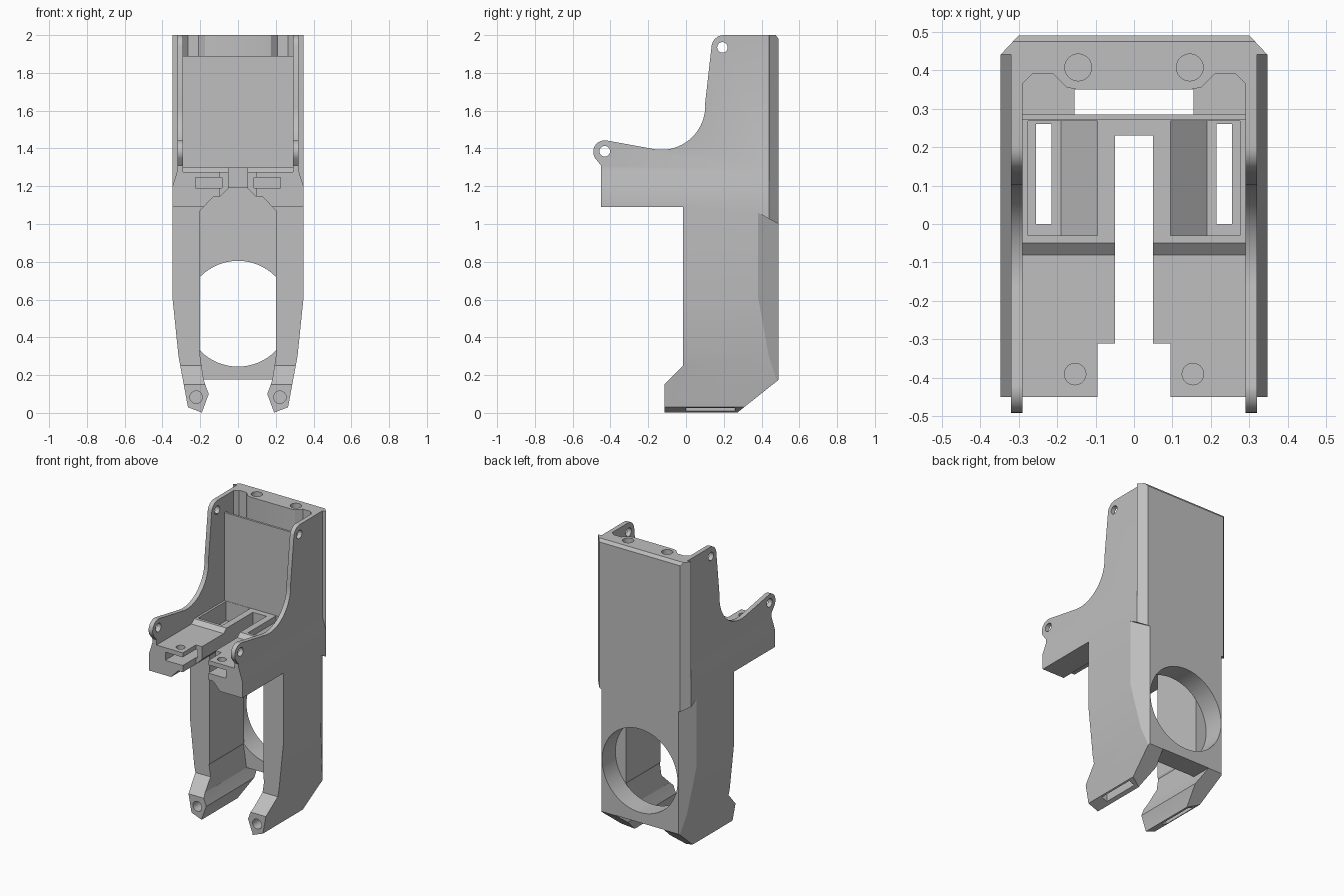
import bpy, bmesh, math

if "Cube" in bpy.data.objects:
    bpy.data.objects.remove(bpy.data.objects["Cube"])

grey = bpy.data.materials.new("plain grey")
grey.diffuse_color = (0.52, 0.52, 0.52, 1)
grey.use_nodes = True
grey.node_tree.nodes["Principled BSDF"].inputs["Base Color"].default_value = grey.diffuse_color


def arc(cx, cy, r, a0, a1, n=10):
    return [(cx + r * math.cos(math.radians(a0 + (a1 - a0) * i / n)),
             cy + r * math.sin(math.radians(a0 + (a1 - a0) * i / n))) for i in range(n + 1)]


def circle(cx, cy, r, n=32):
    return arc(cx, cy, r, 0, 360 * (n - 1) / n, n - 1)


def rect(a0, b0, a1, b1):
    return [(a0, b0), (a1, b0), (a1, b1), (a0, b1)]


def both(half):
    """Closed outline from a right-hand half."""
    return half + [(-a, b) for a, b in reversed(half)]


def prism(name, axis, pts, lo, hi, mirror=False, top=None):
    """Extrude an outline along an axis; optionally add a copy across x."""
    bm = bmesh.new()
    for s in ((1, -1) if mirror else (1,)):
        ends = []
        for d in (lo, hi):
            ring = []
            for a, b in pts:
                e = top(b) if (top and d == hi) else d
                x, y, z = {'x': (e, a, b), 'y': (a, e, b), 'z': (a, b, e)}[axis]
                ring.append(bm.verts.new((s * x, y, z)))
            ends.append(ring)
        bm.faces.new(ends[0])
        bm.faces.new(ends[1])
        n = len(pts)
        for i in range(n):
            j = (i + 1) % n
            bm.faces.new((ends[0][i], ends[0][j], ends[1][j], ends[1][i]))
    bmesh.ops.recalc_face_normals(bm, faces=bm.faces)
    me = bpy.data.meshes.new(name)
    bm.to_mesh(me)
    bm.free()
    ob = bpy.data.objects.new(name, me)
    bpy.context.collection.objects.link(ob)
    return ob


# Bracket body from its side profile
side = ([(0.49, 0.175), (0.49, 1.98), (0.475, 2.0)]
        + arc(0.2, 1.935, 0.065, 90, 174, 8)
        + arc(-0.13, 1.625, 0.232, 4, -98, 20)
        + arc(-0.43, 1.382, 0.061, 82, 215, 14)
        + [(-0.45, 1.31), (-0.45, 1.09), (-0.015, 1.09), (-0.015, 0.25),
           (-0.115, 0.15), (-0.115, 0.0), (0.27, 0.0)])
body = prism("bracket_body", 'x', side, -0.347, 0.347)
body.data.materials.append(grey)
bpy.context.view_layer.objects.active = body


def cut(axis, pts, lo, hi, mirror=False, top=None):
    c = prism("cutter", axis, pts, lo, hi, mirror, top)
    c.hide_render = True
    m = body.modifiers.new("cut", 'BOOLEAN')
    m.operation, m.solver, m.object = 'DIFFERENCE', 'EXACT', c
    bpy.ops.object.modifier_apply(modifier=m.name)
    bpy.data.objects.remove(c)


# Outside: thinner upper walls, tapered feet, rear corner chamfers
cut('y', [(0.347, 1.2), (0.32, 1.285), (0.32, 2.1), (0.5, 2.1), (0.5, 1.2)], -0.6, 0.44, True)
cut('y', [(0.348, 0.62), (0.315, 0.3), (0.265, 0.03), (0.19, 0.001), (0.19, -0.1),
          (0.5, -0.1), (0.5, 0.62)], -0.6, 0.6, True)
cut('z', [(0.347, 0.44), (0.30, 0.49), (0.30, 0.6), (0.5, 0.6), (0.5, 0.44)], 0.9, 2.1, True)
cut('z', [(0.348, 0.38), (0.285, 0.491), (0.285, 0.6), (0.5, 0.6), (0.5, 0.38)], -0.1, 1.0, True,
    top=lambda y: 1.06 - (y - 0.38) * 0.55)

# Tray between the side walls, stepped deck, front panel top edge
cut('x', [(-0.6, 1.275), (-0.08, 1.275), (-0.05, 1.3), (0.27, 1.3), (0.27, 2.1), (-0.6, 2.1)],
    -0.29, 0.29)
cut('x', rect(0.2, 1.89, 0.286, 2.1), -0.29, 0.29)

# Cavity behind the front panel with corner pockets
cut('z', rect(-0.155, 0.285, 0.155, 0.35), -0.1, 2.1)
cut('z', [(0.15, 0.285), (0.15, 0.35), (0.175, 0.355), (0.21, 0.39), (0.265, 0.39),
          (0.29, 0.365), (0.29, 0.285)], 1.3, 2.1, True)

# Open space between the legs, between the feet, and the deck gap
cut('y', both([(0.2, 0.17), (0.2, 0.175), (0.182, 0.176), (0.205, 0.33), (0.2, 0.34), (0.2, 1.07),
               (0.13, 1.145), (0.095, 1.145), (0.05, 1.19)][2:]), -0.6, 0.35)
cut('y', both([(0.19, -0.1), (0.19, 0.005), (0.155, 0.1), (0.17, 0.14), (0.182, 0.1765)]), -0.6, 0.6)
cut('z', rect(-0.05, -0.6, 0.05, 0.23), 1.0, 1.4)

# Round rear window
cut('y', circle(0, 0.525, 0.28, 64), 0.349, 0.6)

# Deck pockets with sloping floors and channels down the legs
cut('y', [(0.095, 1.4), (0.095, 1.26), (0.19, 1.17), (0.275, 1.17), (0.275, 1.4)], -0.03, 0.268, True)
cut('z', rect(0.215, 0.0, 0.255, 0.26), -0.1, 1.2, True)

# Arm ends: stepped notch and side slots
cut('z', rect(-0.095, -0.6, 0.095, -0.31), 1.0, 1.4)
cut('y', rect(0.085, 1.19, 0.225, 1.245), -0.6, -0.1, True)

# Screw holes: ears, deck, top, feet
cut('x', circle(-0.43, 1.385, 0.028, 24), -0.5, 0.5)
cut('x', circle(0.193, 1.935, 0.028, 24), -0.5, 0.5)
cut('z', circle(0.153, -0.39, 0.028, 24), 1.2, 1.4, True)
cut('z', circle(0.145, 0.407, 0.035, 24), 1.75, 2.1, True)
cut('y', circle(0.222, 0.083, 0.033, 24), -0.3, -0.02, True)

# Smooth curved edges, keep corners crisp
body.select_set(True)
bpy.ops.object.shade_smooth_by_angle(angle=math.radians(25))
